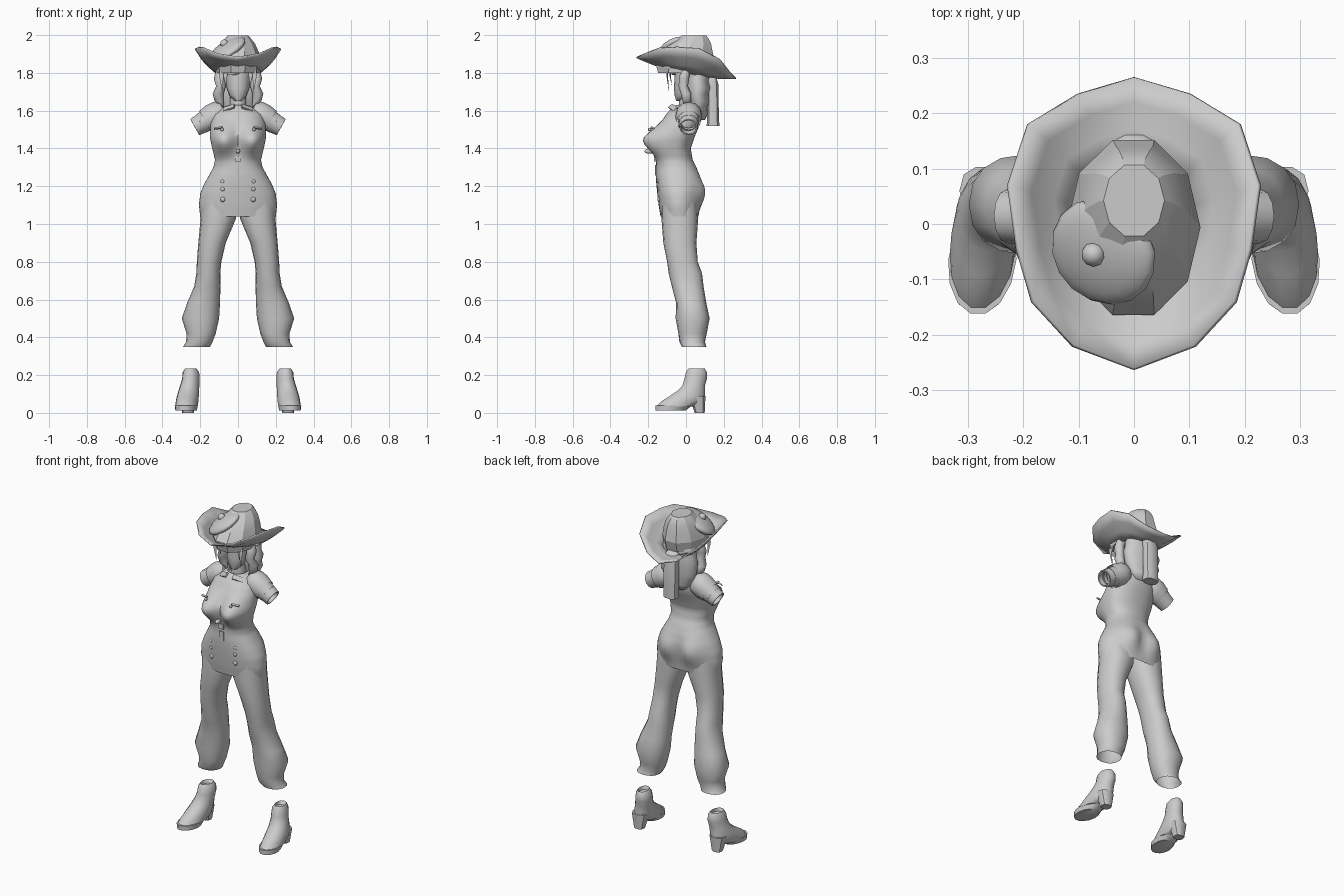
import bpy, bmesh, math
from mathutils import Vector, Matrix

grey = bpy.data.materials.new("plain_grey")
grey.diffuse_color = (0.6, 0.6, 0.6, 1)


def finish(name, bm, angle=40):
    bmesh.ops.recalc_face_normals(bm, faces=bm.faces)
    me = bpy.data.meshes.new(name)
    bm.to_mesh(me)
    bm.free()
    me.materials.append(grey)
    for p in me.polygons:
        p.use_smooth = True
    me.set_sharp_from_angle(angle=math.radians(angle))
    ob = bpy.data.objects.new(name, me)
    bpy.context.collection.objects.link(ob)
    return ob


def skin(name, rings, caps=(False, False), angle=40):
    """Bridge closed rings of points into a surface."""
    bm = bmesh.new()
    rows = [[bm.verts.new(p) for p in r] for r in rings]
    n = len(rows[0])
    for a, b in zip(rows, rows[1:]):
        for i in range(n):
            j = (i + 1) % n
            bm.faces.new((a[i], a[j], b[j], b[i]))
    for on, r in zip(caps, (rows[0], rows[-1])):
        if on:
            bm.faces.new(r)
    return finish(name, bm, angle)


def body(name, rows, n=16, power=1.0, caps=(False, False), s=1, skew=0, angle=40, warp=None, steps=1):
    """Loft from rows of (z, x0, x1, y0, y1); s = -1 mirrors in x."""
    fine = [[p + (q - p) * k / steps for p, q in zip(a, b)]
            for a, b in zip(rows, rows[1:]) for k in range(steps)] + [rows[-1]]
    rings = []
    for z, x0, x1, y0, y1 in fine:
        ring = []
        for i in range(n):
            a = 2 * math.pi * i / n
            c, d = math.cos(a), math.sin(a)
            c = math.copysign(abs(c) ** power, c)
            d = math.copysign(abs(d) ** power, d)
            y = (y0 + y1) / 2 + d * (y1 - y0) / 2
            x = (x0 + x1) / 2 + c * (x1 - x0) / 2 + skew * y
            ring.append(warp(x, y, z, d) if warp else (s * x, y, z))
        rings.append(ring)
    return skin(name, rings, caps, angle)


def tube(name, stops, n=12, flat=1.0, caps=(False, False), angle=40):
    """Round tube through (point, radius) stops."""
    pts = [Vector(p) for p, _ in stops]
    axis = (pts[-1] - pts[0]).normalized()
    u = axis.cross(Vector((0, 1, 0))).normalized()
    v = axis.cross(u)
    rings = [[p + r * (u * math.cos(2 * math.pi * i / n) + v * flat * math.sin(2 * math.pi * i / n))
              for i in range(n)] for p, (_, r) in zip(pts, stops)]
    return skin(name, rings, caps, angle)


def ball(name, loc, size, rot=(0, 0, 0), seg=16):
    bm = bmesh.new()
    bmesh.ops.create_uvsphere(bm, u_segments=seg, v_segments=max(6, seg // 2), radius=1)
    ob = finish(name, bm, 60)
    ob.location, ob.scale, ob.rotation_euler = loc, size, rot
    return ob


def box(name, loc, size, rot=(0, 0, 0)):
    bm = bmesh.new()
    bmesh.ops.create_cube(bm, size=1, matrix=Matrix.Diagonal((*size, 1)))
    ob = finish(name, bm, 30)
    ob.location, ob.rotation_euler = loc, rot
    return ob


def bump(x, z, cx, cz, sx, sz):
    return math.exp(-((abs(x) - cx) / sx) ** 2 / 2 - ((z - cz) / sz) ** 2 / 2)


def figure(x, y, z, d):
    """Push out the bust at the front and the seat at the back."""
    front, back = max(0, -d) ** .5, max(0, d) ** .5
    b = bump(x, z, .078, 1.442, .045, .05)
    y += -.088 * front * b + .042 * back * bump(x, z, .085, 1.165, .05, .055)
    return (x * (1 + .10 * b * front), y, z)


# Jacket: torso and flared skirt
body("jacket", [
    (1.04, -.20, .20, -.135, .065), (1.10, -.207, .207, -.145, .067),
    (1.16, -.20, .20, -.152, .068), (1.21, -.18, .18, -.157, .072),
    (1.26, -.152, .152, -.16, .068), (1.30, -.13, .13, -.158, .055),
    (1.34, -.122, .122, -.155, .035), (1.40, -.136, .136, -.155, .025),
    (1.46, -.148, .148, -.155, .045), (1.53, -.145, .145, -.135, .075),
    (1.58, -.13, .13, -.105, .085), (1.615, -.085, .085, -.075, .08),
    (1.63, -.055, .055, -.055, .06)], n=48, power=.9, warp=figure, steps=3, angle=60)
body("neck", [(1.60, -.045, .045, -.04, .05), (1.70, -.04, .04, -.035, .045)])

# Paired parts
for s, side in ((1, "left"), (-1, "right")):
    # Flared trouser leg
    body(f"{side}_trouser_leg", [
        (1.12, .004, .195, -.13, .06), (1.03, .01, .198, -.13, .065),
        (.90, .065, .21, -.12, .055), (.80, .088, .218, -.10, .062),
        (.74, .094, .22, -.092, .085), (.67, .093, .232, -.075, .093),
        (.58, .095, .27, -.052, .108), (.50, .10, .298, -.055, .125),
        (.42, .118, .272, -.04, .11), (.375, .135, .275, -.035, .10),
        (.35, .148, .29, -.022, .108)], power=.9, s=s)
    # Sleeve with folded cuff bands
    a, d = Vector((s * .10, .015, 1.585)), Vector((s * .87, -.008, -.49))
    tube(f"{side}_sleeve", [(a - d * .03, .05), (a, .069), (a + d * .04, .071), (a + d * .085, .063)])
    for k, (t0, t1, r) in enumerate(((.075, .11, .058), (.105, .148, .053))):
        tube(f"{side}_cuff_{k}", [(a + d * t0, r - .012), (a + d * t0, r), (a + d * t1, r - .004),
                                  (a + d * t1, r - .012), (a + d * (t1 - .03), r - .014)])
    # Ankle boot
    body(f"{side}_boot", [
        (.215, .225, .28, .02, .085), (.235, .225, .285, .012, .10),
        (.215, .21, .297, -.002, .112), (.18, .207, .30, -.01, .112),
        (.145, .208, .31, -.02, .102), (.115, .208, .318, -.05, .102),
        (.085, .208, .325, -.095, .104), (.06, .208, .328, -.135, .10),
        (.035, .21, .328, -.158, .05)], n=14, s=s, skew=-.08, caps=(True, True))
    body(f"{side}_boot_sole", [(.012, .212, .325, -.163, .0), (.04, .207, .33, -.164, .035)],
         n=14, s=s, skew=-.08, caps=(True, True))
    body(f"{side}_boot_heel", [(0, .235, .295, .045, .10), (.09, .215, .315, .015, .105)],
         n=10, s=s, power=.8, caps=(True, True))
    # Collar leaf, pocket flap, skirt buttons
    box(f"{side}_collar", (s * .048, -.068, 1.615), (.065, .01, .028), (-.8, s * .3, s * .45))
    box(f"{side}_pocket_flap", (s * .105, -.176, 1.508), (.045, .008, .01), (-.8, s * .15, s * .3))
    ball(f"{side}_pocket_button", (s * .085, -.192, 1.50), (.009, .009, .009), seg=8)
    for k, z in enumerate((1.225, 1.185, 1.13)):
        ball(f"{side}_skirt_button_{k}", (s * .08, -.138, z), (.014, .014, .014), seg=10)
    # Side curls of hair
    tube(f"{side}_side_curl", [((s * .085, .0, 1.84), .025), ((s * .10, -.01, 1.77), .028),
                               ((s * .09, -.015, 1.73), .026), ((s * .105, .0, 1.69), .029),
                               ((s * .10, .005, 1.65), .024), ((s * .08, .0, 1.62), .006)],
         n=10, caps=(True, True), angle=80)
    # Thin fringe strands
    for k, (x, y, z) in enumerate(((.088, -.10, 1.70), (.068, -.085, 1.735))):
        tube(f"{side}_strand_{k}", [((s * (x - .01), y + .02, 1.86), .014),
                                    ((s * x, y, 1.79), .012), ((s * (x - .005), y + .01, z), .001)],
             n=6, flat=.4)

# Belt buckle and front fastenings
box("buckle", (0, -.162, 1.345), (.034, .014, .03))
box("buckle_tab", (0, -.16, 1.285), (.03, .01, .055))
ball("front_clasp", (0, -.195, 1.385), (.013, .025, .013), seg=10)

# Head with a plain face
body("head", [(1.652, -.018, .018, -.052, -.01), (1.68, -.045, .045, -.06, .03),
              (1.72, -.06, .06, -.064, .06), (1.78, -.068, .068, -.06, .08),
              (1.86, -.075, .075, -.06, .10)], caps=(True, True), angle=60)
body("fringe", [(1.79, -.07, .0, -.075, .0), (1.82, -.085, .06, -.085, .05),
                (1.87, -.09, .09, -.08, .08)], caps=(True, True))

# Wavy back hair and hanging tail
body("back_hair", [(1.85, -.095, .095, .0, .12), (1.79, -.105, .105, .0, .13),
                   (1.755, -.108, .108, .0, .122), (1.72, -.12, .12, .0, .133),
                   (1.685, -.113, .113, .0, .12), (1.65, -.115, .115, .01, .128),
                   (1.615, -.095, .095, .02, .112), (1.585, -.085, .085, .02, .118),
                   (1.55, -.05, .05, .03, .10)], caps=(True, True), angle=80)
body("hair_tail", [(1.80, -.03, .03, .10, .14), (1.785, -.042, .042, .10, .16),
                   (1.74, -.045, .045, .112, .172), (1.60, -.045, .045, .112, .175),
                   (1.52, -.045, .045, .108, .178)], n=10, power=.8, caps=(True, True))

# Hat brim: faceted rim, sides curled up, tipped down at the back
half = [(0, -.262), (.11, -.22), (.183, -.14), (.21, -.045), (.226, .07), (.19, .18), (.10, .235), (0, .265)]
rim = half + [(-x, y) for x, y in half[-2:0:-1]]
rings = []
for t in (.45, .65, .83, 1.0):
    k = (t - .45) / .55
    rings.append([(x * t, y * t, 1.802 - .21 * y * t + k ** 1.3 * (.10 * (x / .21) ** 2 + .025))
                  for x, y in rim])
brim = skin("hat_brim", rings, angle=30)
mod = brim.modifiers.new("thickness", "SOLIDIFY")
mod.thickness, mod.offset = .008, 0

# Hat crown with a flat faceted top
body("hat_crown", [(1.80, -.115, .115, -.155, .145), (1.86, -.122, .12, -.172, .16),
                   (1.91, -.108, .11, -.135, .148), (1.955, -.088, .09, -.085, .138),
                   (1.985, -.066, .066, -.042, .122), (1.998, -.055, .055, -.025, .11)],
     n=10, caps=(False, True), angle=18)
# Round cap ornament on the crown
tilt = (.3, -.55, 0)
ball("hat_ornament", (-.055, -.05, 1.925), (.108, .10, .036), tilt)
ball("hat_ornament_knob", (-.073, -.055, 1.955), (.022, .022, .022), seg=10)
